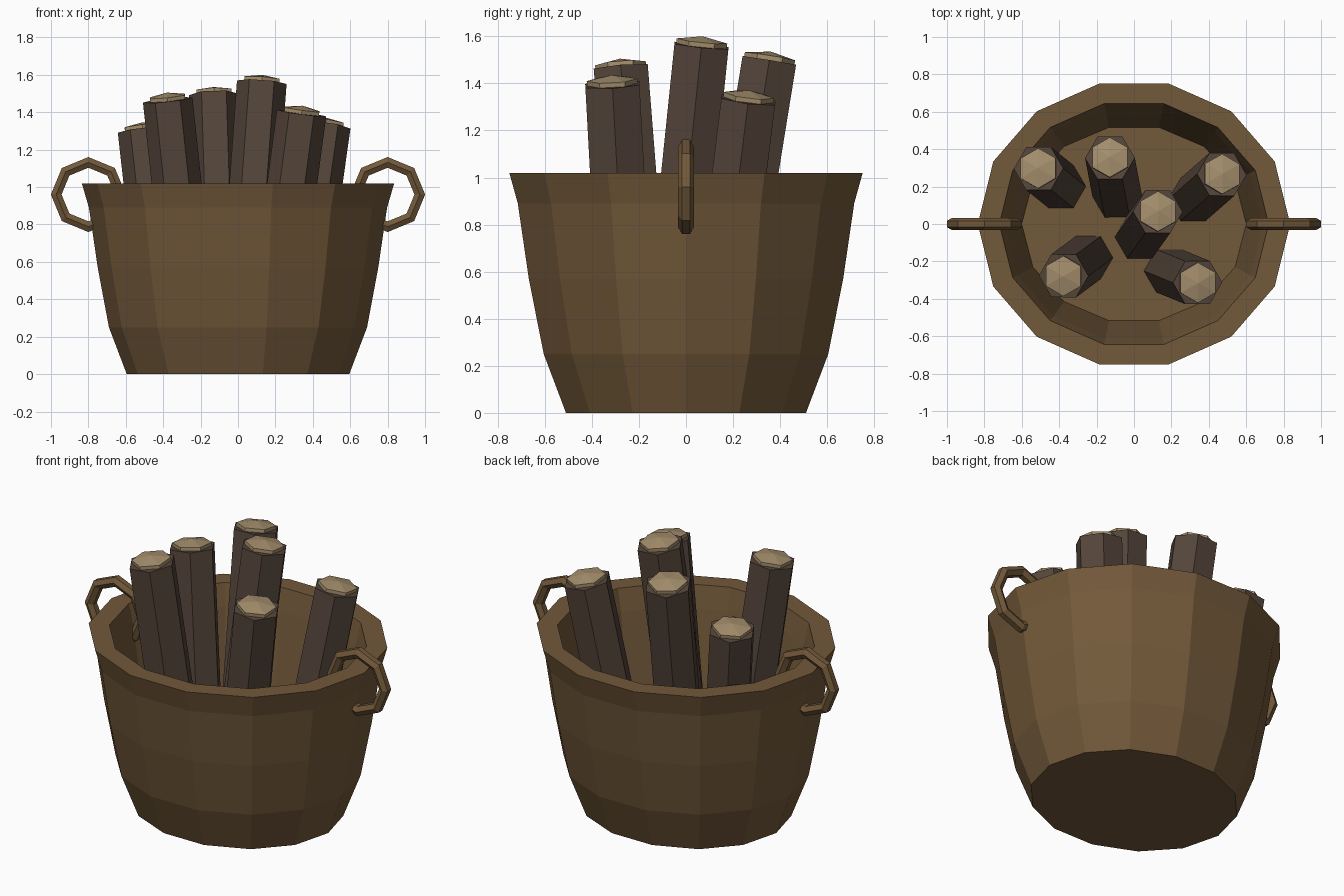
import bpy, bmesh, math
from mathutils import Vector

cube = bpy.data.objects.get("Cube")
if cube:
    bpy.data.objects.remove(cube)


def material(name, rgb):
    m = bpy.data.materials.new(name)
    m.use_nodes = True
    m.diffuse_color = (*rgb, 1)
    m.node_tree.nodes["Principled BSDF"].inputs["Base Color"].default_value = (*rgb, 1)
    return m


WICKER = material("brown wicker", (0.17, 0.1, 0.042))
BARK = material("dark bark", (0.09, 0.06, 0.043))
CUT_WOOD = material("pale cut wood", (0.37, 0.27, 0.15))


def finish(name, bm, mats):
    bmesh.ops.recalc_face_normals(bm, faces=bm.faces)
    mesh = bpy.data.meshes.new(name)
    bm.to_mesh(mesh)
    bm.free()
    for m in mats:
        mesh.materials.append(m)
    ob = bpy.data.objects.new(name, mesh)
    bpy.context.collection.objects.link(ob)
    return ob


def ring(bm, centre, u, v, sides, turn=0.0):
    """Loop of vertices on the ellipse spanned by u and v."""
    angles = [turn + math.tau * i / sides for i in range(sides)]
    return [bm.verts.new(centre + u * math.cos(a) + v * math.sin(a)) for a in angles]


def bridge(bm, a, b, mat=0):
    n = len(a)
    for i in range(n):
        j = (i + 1) % n
        bm.faces.new((a[i], a[j], b[j], b[i])).material_index = mat


# Basket: oval profile up the outside, over the rim and down to the inner floor
PROFILE = [(0, 0.595, 0.523), (0.25, 0.69, 0.62), (0.57, 0.75, 0.685),
           (0.89, 0.797, 0.733), (1.02, 0.835, 0.77), (1.02, 0.72, 0.66),
           (0.89, 0.69, 0.632), (0.57, 0.645, 0.58), (0.25, 0.6, 0.53)]
bm = bmesh.new()
loops = [ring(bm, Vector((0, 0, z)), Vector((rx, 0, 0)), Vector((0, ry, 0)), 14)
         for z, rx, ry in PROFILE]
for lower, upper in zip(loops, loops[1:]):
    bridge(bm, lower, upper)
bm.faces.new(loops[0])
bm.faces.new(loops[-1])
finish("basket", bm, [WICKER])

# Handles: eight-sided rings with a six-sided section, passing through the wall
for name, side in (("left_handle", 1), ("right_handle", -1)):
    bm = bmesh.new()
    loops = []
    for i in range(8):
        a = math.tau * i / 8
        out = Vector((math.cos(a), 0, math.sin(a)))
        centre = Vector((0.8 * side, 0, 0.96)) + out * 0.172
        loops.append(ring(bm, centre, Vector((0, 0.033, 0)), out * 0.033, 6))
    for i in range(8):
        bridge(bm, loops[i], loops[(i + 1) % 8])
    finish(name, bm, [WICKER])

# Logs: leaning six-sided trunks, each with a raised pale end
LOGS = [((0.03, -0.07), (0.13, 0.07), 1.60),
        ((-0.09, 0.15), (-0.13, 0.36), 1.535),
        ((0.315, 0.13), (0.475, 0.27), 1.37),
        ((-0.39, 0.2), (-0.515, 0.3), 1.345),
        ((-0.245, -0.18), (-0.38, -0.28), 1.505),
        ((0.185, -0.25), (0.345, -0.315), 1.435)]
for n, (foot, head, top) in enumerate(LOGS, 1):
    base, tip = Vector((*foot, 0.24)), Vector((*head, top))
    axis = (tip - base).normalized()
    u = Vector((1, 0, 0))
    u = (u - axis * u.dot(axis)).normalized()
    v = axis.cross(u)
    bm = bmesh.new()
    bottom = ring(bm, base, u * 0.133, v * 0.133, 6)
    edge = ring(bm, tip - axis * 0.04, u * 0.133, v * 0.133, 6)
    bridge(bm, bottom, edge)
    bm.faces.new(bottom)
    bm.faces.new(edge)
    # Pale end: short prism with a shallow point
    low = ring(bm, tip - axis * 0.045, u * 0.108, v * 0.108, 6, math.pi / 6)
    high = ring(bm, tip - axis * 0.02, u * 0.108, v * 0.108, 6, math.pi / 6)
    bridge(bm, low, high, 1)
    peak = bm.verts.new(tip)
    for i in range(6):
        bm.faces.new((high[i], high[(i + 1) % 6], peak)).material_index = 1
    bm.faces.new(low[::-1]).material_index = 1
    finish("log_%d" % n, bm, [BARK, CUT_WOOD])
